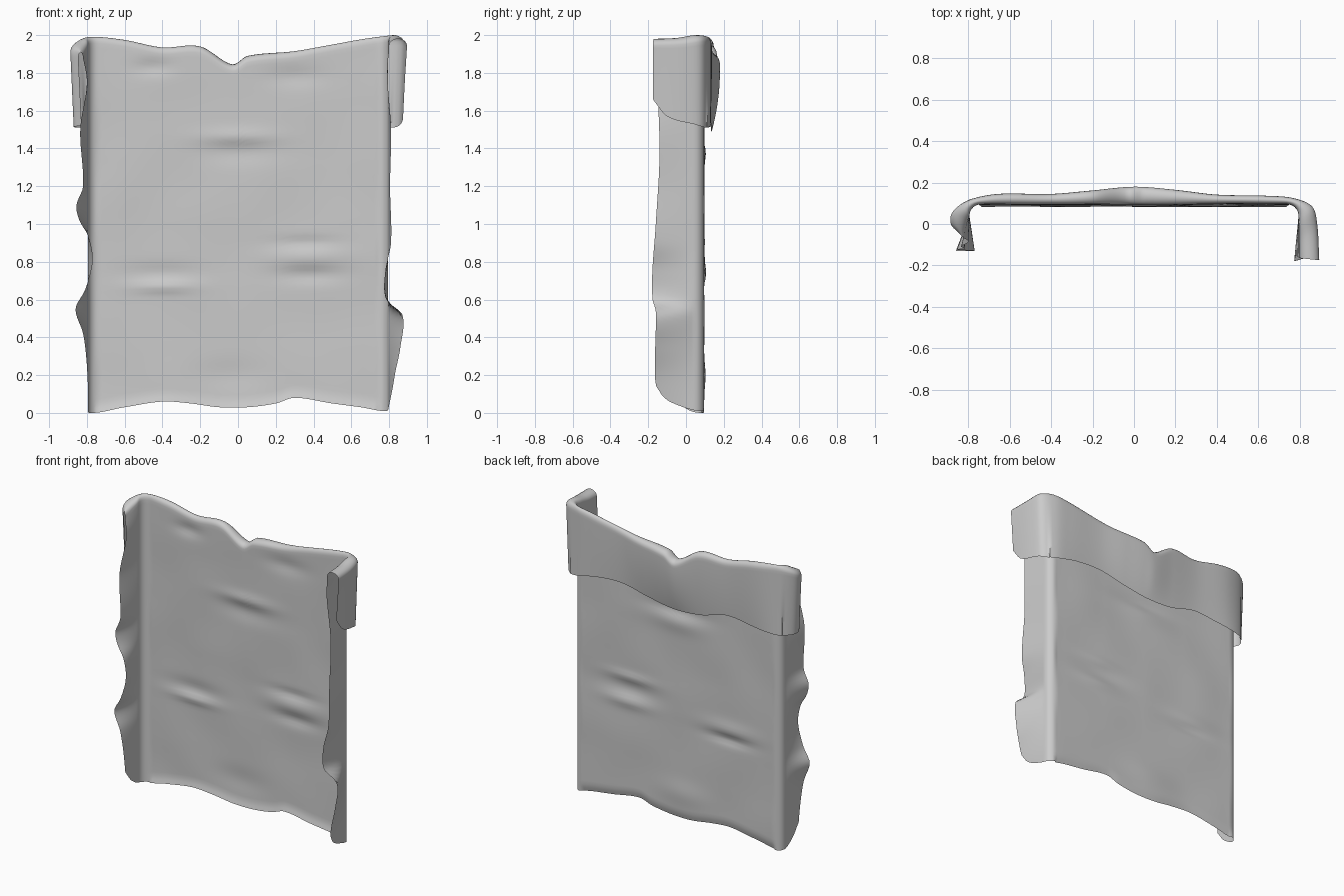
import bpy, math
from mathutils import noise, Vector

if "Cube" in bpy.data.objects:
    bpy.data.objects.remove(bpy.data.objects["Cube"])


def curve(pts):
    """Smooth (Hermite) function through a few (key, value) points."""
    n = len(pts)
    slope = []
    for i in range(n):
        a, b = pts[max(i - 1, 0)], pts[min(i + 1, n - 1)]
        slope.append((b[1] - a[1]) / (b[0] - a[0]))

    def f(x):
        if x <= pts[0][0]:
            return pts[0][1]
        for i in range(n - 1):
            (x0, y0), (x1, y1) = pts[i], pts[i + 1]
            if x <= x1:
                h = x1 - x0
                t = (x - x0) / h
                return (y0 * (1 + 2 * t) * (1 - t) ** 2 + slope[i] * h * t * (1 - t) ** 2
                        + y1 * t * t * (3 - 2 * t) - slope[i + 1] * h * t * t * (1 - t))
        return pts[-1][1]
    return f


# s runs across the cloth: |s| < 0.76 flat panel, then corner, flap edge at 1.05
FLAT, EDGE = 0.74, 1.05
top = curve([(-1.05, 1.91), (-.9, 1.96), (-.78, 1.99), (-.6, 1.975), (-.4, 1.935),
             (-.2, 1.94), (-.03, 1.845), (.05, 1.89), (.3, 1.915), (.5, 1.95),
             (.7, 1.985), (.85, 2.0), (.95, 1.985), (1.05, 1.98)])
bottom = curve([(-1.05, .13), (-.95, .05), (-.79, 0), (-.6, .03), (-.4, .06), (-.25, .05),
                (-.1, .03), (.05, .03), (.2, .05), (.3, .08), (.5, .05), (.65, .03),
                (.79, .01), (.95, .05), (1.02, .09), (1.05, .14)])
band_low = curve([(-1.05, 1.52), (-.8, 1.51), (-.6, 1.53), (-.4, 1.55), (-.2, 1.5),
                  (0, 1.49), (.2, 1.52), (.4, 1.56), (.6, 1.55), (.8, 1.51),
                  (.9, 1.53), (1.0, 1.57), (1.05, 1.66)])

# flap edges by height: sideways wave and reach toward the front
edge_x = {
    -1: curve([(0, .79), (.25, .8), (.42, .82), (.55, .86), (.65, .81), (.8, .77), (.93, .79),
               (1.02, .84), (1.1, .855), (1.2, .82), (1.5, .835), (1.75, .8), (1.92, .83)]),
    1: curve([(0, .8), (.2, .83), (.35, .86), (.52, .87), (.6, .785), (.75, .78), (.9, .81),
              (1.2, .805), (1.5, .81), (1.8, .79), (1.92, .8)])}
edge_y = {
    -1: curve([(.1, -.1), (.6, -.13), (1.2, -.12), (1.6, -.1), (1.95, -.06)]),
    1: curve([(.1, -.15), (.2, -.165), (.54, -.16), (.6, -.177), (.75, -.178), (1, -.16),
              (1.4, -.14), (1.95, -.165)])}

# outline of the turned-back band seen from above
band_x = curve([(-1.05, -.845), (-.97, -.885), (-.88, -.875), (-.78, -.8), (-.65, -.66),
                (0, 0), (.65, .65), (.76, .77), (.85, .86), (.93, .885), (1.05, .895)])
band_y = curve([(-1.05, -.045), (-.97, .0), (-.88, .06), (-.78, .115), (-.65, .145),
                (-.4, .145), (-.2, .162), (0, .18), (.2, .165), (.4, .142), (.65, .136),
                (.76, .125), (.85, .085), (.93, .0), (1.05, -.175)])

# soft creases: x, z, width, height, depth
DENTS = [(-.4, .67, .16, .03, -.014), (-.4, .74, .2, .05, .01), (.38, .73, .17, .04, .012),
         (.36, .9, .17, .03, .01), (.36, .82, .2, .05, -.01), (0, 1.46, .2, .04, -.012),
         (0, 1.38, .2, .06, .01), (-.45, 1.83, .1, .04, .012), (.3, 1.78, .15, .05, .01),
         (-.05, .2, .2, .08, .008)]


def panel(s, z):
    """Point on the main sheet and its side flaps."""
    side = -1 if s < 0 else 1
    a = abs(s)
    r = .055
    arc = r * math.pi / 2
    if a <= FLAT:
        y = .095 + .006 * noise.noise(Vector((s * 3, z * 3, 1)))
        for dx, dz, w, h, d in DENTS:
            y += d * math.exp(-((s - dx) / w) ** 2 - ((z - dz) / h) ** 2)
        return Vector((s, y, z))
    if a <= FLAT + arc:
        t = (a - FLAT) / r
        return Vector((side * (FLAT + r * math.sin(t)), .095 - r + r * math.cos(t), z))
    w = (a - FLAT - arc) / (EDGE - FLAT - arc)
    x = FLAT + r + (edge_x[side](z) - FLAT - r) * w
    return Vector((side * x, .04 + (edge_y[side](z) - .04) * w, z))


def band(s, q):
    """Point on the band; q = 0 at the fold, 1 at its loose lower hem."""
    hi, lo = top(s) - .035, band_low(s)
    p = Vector((band_x(s), band_y(s), hi + (lo - hi) * q))
    if abs(s) < .8:
        p.y -= (p.y - .125) * .8 * q * q * (1 - (s / .8) ** 4)
    else:
        p.x *= 1 - .02 * q
    return p


COLS, UP, FOLD, DOWN = 140, 80, 8, 22
columns = []
for i in range(COLS + 1):
    s = -EDGE + 2 * EDGE * i / COLS
    hi, lo = top(s) - .035, bottom(s)
    col = []
    for j in range(UP + 1):
        z = lo + (hi - lo) * j / UP
        p = panel(s, z)
        # hem rolls in slightly at the bottom
        p.y -= .012 * math.exp(-((z - lo) / .025) ** 2) * (abs(s) < FLAT)
        col.append(p)
    start, end = col[-1].copy(), band(s, 0)
    for j in range(1, FOLD):
        t = math.pi * j / FOLD
        p = start.lerp(end, (1 - math.cos(t)) / 2)
        p.z = hi + .035 * math.sin(t)
        col.append(p)
    col += [band(s, j / DOWN) for j in range(DOWN + 1)]
    columns.append(col)

# draped cloth with side flaps and turned-back top
rows = len(columns[0])
verts = [p for col in columns for p in col]
faces = [(i * rows + j, (i + 1) * rows + j, (i + 1) * rows + j + 1, i * rows + j + 1)
         for i in range(COLS) for j in range(rows - 1)]
mesh = bpy.data.meshes.new("blanket")
mesh.from_pydata(verts, [], faces)
mesh.update()
blanket = bpy.data.objects.new("blanket", mesh)
bpy.context.collection.objects.link(blanket)
bpy.context.view_layer.objects.active = blanket
blanket.select_set(True)
bpy.ops.object.shade_smooth_by_angle(angle=math.radians(50))
